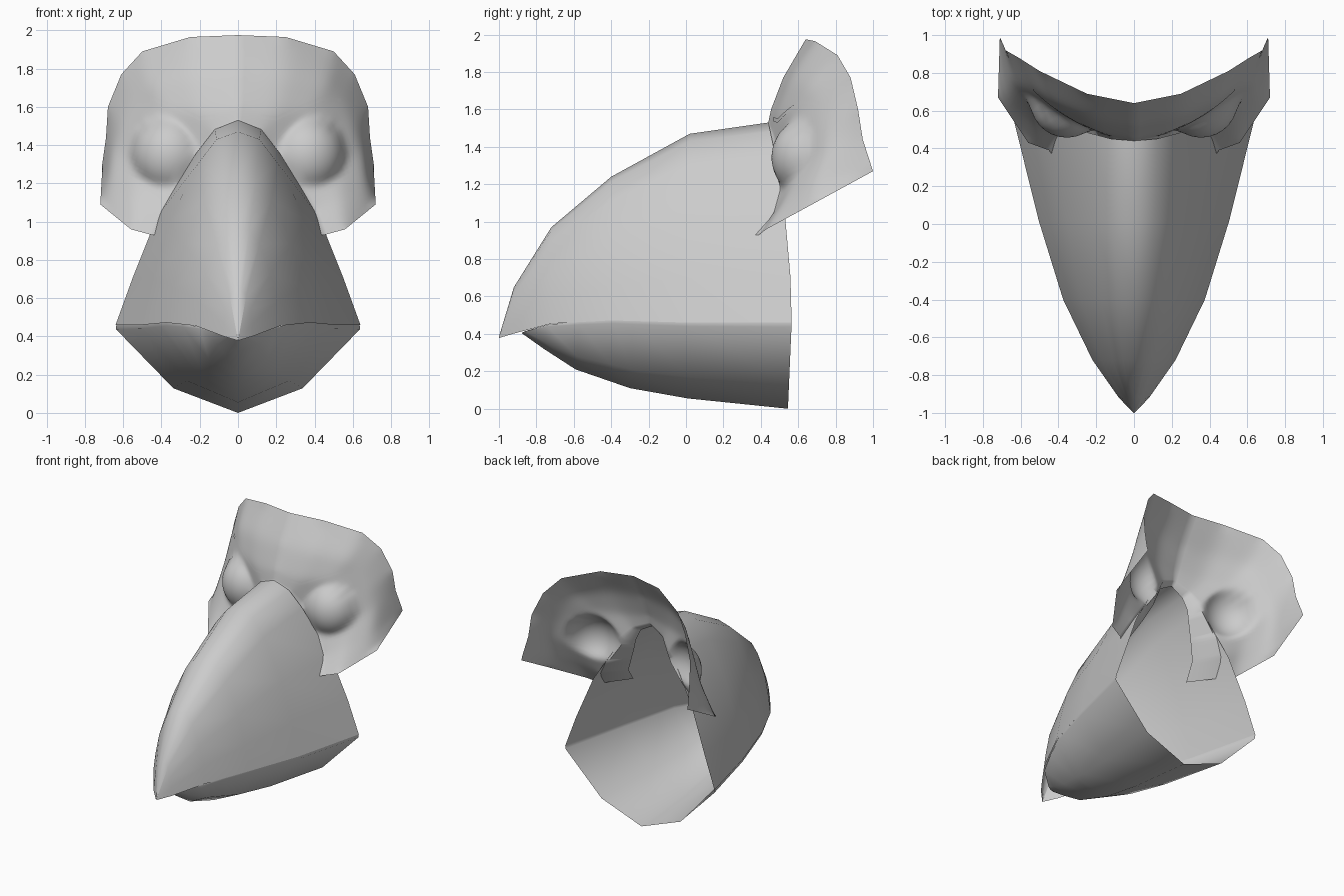
import bpy, bmesh
from mathutils import Vector as V
from mathutils.bvhtree import BVHTree

if "Cube" in bpy.data.objects:
    bpy.data.objects.remove(bpy.data.objects["Cube"])


def finish(name, bm, angle=35):
    bmesh.ops.recalc_face_normals(bm, faces=bm.faces)
    me = bpy.data.meshes.new(name)
    bm.to_mesh(me)
    ob = bpy.data.objects.new(name, me)
    bpy.context.collection.objects.link(ob)
    bpy.ops.object.select_all(action='DESELECT')
    ob.select_set(True)
    bpy.context.view_layer.objects.active = ob
    bpy.ops.object.shade_smooth_by_angle(angle=angle * 3.14159 / 180)
    m = ob.modifiers.new("mirror", 'MIRROR')
    m.use_clip = True
    m.merge_threshold = 0.002
    return ob


def grid(rows):
    # skin a list of equally long point rows
    bm = bmesh.new()
    vs = [[bm.verts.new(p) for p in r] for r in rows]
    for a, b in zip(vs, vs[1:]):
        for i in range(len(a) - 1):
            bm.faces.new((a[i], a[i + 1], b[i + 1], b[i]))
    return bm, vs


def densify(points, n):
    pts = [V(p) for p in points]
    out = [a.lerp(b, i / n) for a, b in zip(pts, pts[1:]) for i in range(n)]
    return out + [pts[-1]]


# Upper beak: stations (y, half width, mouth height, ridge height), open at the back
upper = [(-1, 0.002, .378, .385), (-.92, .08, .402, .65), (-.72, .22, .455, .97),
         (-.4, .375, .472, 1.24), (.02, .505, .46, 1.47), (.565, .64, .46, 1.53)]
lean = [(0, 1), (.19, .955), (.34, .84), (.66, .53), (.86, .23), (1, 0)]
full = [(0, 1), (.28, .97), (.54, .83), (.80, .54), (.93, .25), (1, 0)]
rows = []
for k, (y, w, zc, zt) in enumerate(upper):
    t = (k / 5) ** 2
    row = []
    for (ax, az), (bx, bz) in zip(lean, full):
        fx, fz = bx + (ax - bx) * t, bz + (az - bz) * t
        back = .125 * fz ** 2 if k == 5 else 0
        row.append((w * fx, y - back, zc + (zt - zc) * fz))
    rows.append(row)
bm, _ = grid(rows)
bmesh.ops.remove_doubles(bm, verts=bm.verts, dist=.0025)
finish("upper_beak", bm, 50)


def mouth(y):
    # width and height of the upper beak's lower edge at y
    for a, b in zip(upper, upper[1:]):
        if y <= b[0]:
            f = (y - a[0]) / (b[0] - a[0])
            return a[1] + (b[1] - a[1]) * f, a[2] + (b[2] - a[2]) * f


# Lower beak: stations (y, keel height), its rim follows the upper beak
rows = []
for y, zb in [(-.87, .405), (-.75, .32), (-.58, .21), (-.4, .148), (-.29, .11), (.02, .055), (.555, 0)]:
    w, zc = mouth(y)
    if y < -.8:
        w, zc = .06, .415
    rows.append([(w * f, y + (g - .5) * .02, zb + (zc - zb) * g)
                 for f, g in [(.997, 1.015), (1, .95), (.53, .28), (0, 0)]])
bm, _ = grid(rows)
finish("lower_beak", bm, 50)

# Face mask: rays running from the beak out to the rim
rays = [
    [(0, .44, 1.53), (0, .455, 1.6), (0, .52, 1.77), (0, .64, 1.975)],
    [(.12, .46, 1.47), (.2, .49, 1.58), (.24, .56, 1.77), (.25, .69, 1.965)],
    [(.18, .49, 1.38), (.36, .56, 1.57), (.46, .66, 1.73), (.5, .81, 1.89)],
    [(.22, .50, 1.31), (.45, .60, 1.51), (.54, .72, 1.64), (.61, .88, 1.77)],
    [(.27, .50, 1.24), (.5, .63, 1.42), (.6, .73, 1.5), (.68, .92, 1.6)],
    [(.32, .50, 1.17), (.52, .61, 1.29), (.65, .74, 1.37), (.69, .945, 1.44)],
    [(.40, .47, 1.05), (.54, .53, 1.12), (.68, .68, 1.2), (.71, .99, 1.3)],
    [(.45, .39, .93), (.56, .43, .96), (.72, .67, 1.09), (.71, 1.0, 1.27)]]
N = 7
cols = [densify(r, N) for r in rays]
rows = list(zip(*[densify(c, N) for c in zip(*cols)]))
bm, vs = grid(rows)
inner = [v for v in bm.verts if not v.is_boundary]


def relax(n):
    for _ in range(n):
        bmesh.ops.smooth_vert(bm, verts=inner, factor=.5,
                              use_axis_x=True, use_axis_y=True, use_axis_z=True)


# Round eyes pushed out of the mask
relax(8)
for v in bm.verts:
    d2 = ((v.co.x - .355) / .2) ** 2 + ((v.co.z - 1.345) / .215) ** 2
    if d2 < 1:
        v.co.y = min(v.co.y, .66 - .205 * (1 - d2) ** .5)
relax(2)
tree = BVHTree.FromBMesh(bm)

# Flap of the mask tucked inside the beak
edge = [r[0] for r in vs]
tuck = []
for i, v in enumerate(edge):
    t = i / (len(edge) - 1)
    tuck.append(bm.verts.new(v.co + V((-.14 * t, -.03 - .16 * t, -.03 * (1 - t)))))
for i in range(len(edge) - 1):
    bm.faces.new((edge[i], edge[i + 1], tuck[i + 1], tuck[i]))
finish("face_mask", bm, 60)

# Eyebrows: thin strips laid on the mask
path = densify([(.12, 0, 1.55), (.2, 0, 1.54), (.33, 0, 1.6), (.44, 0, 1.642), (.535, 0, 1.632)], 4)
rows = []
for p in path:
    pair = []
    for dz in (-.011, .011):
        hit = tree.ray_cast(V((p.x, -2, p.z + dz)), V((0, 1, 0)))[0]
        pair.append((p.x, (hit.y if hit else .5) - .004, p.z + dz))
    rows.append(pair)
bm, _ = grid(rows)
finish("eyebrows", bm)
